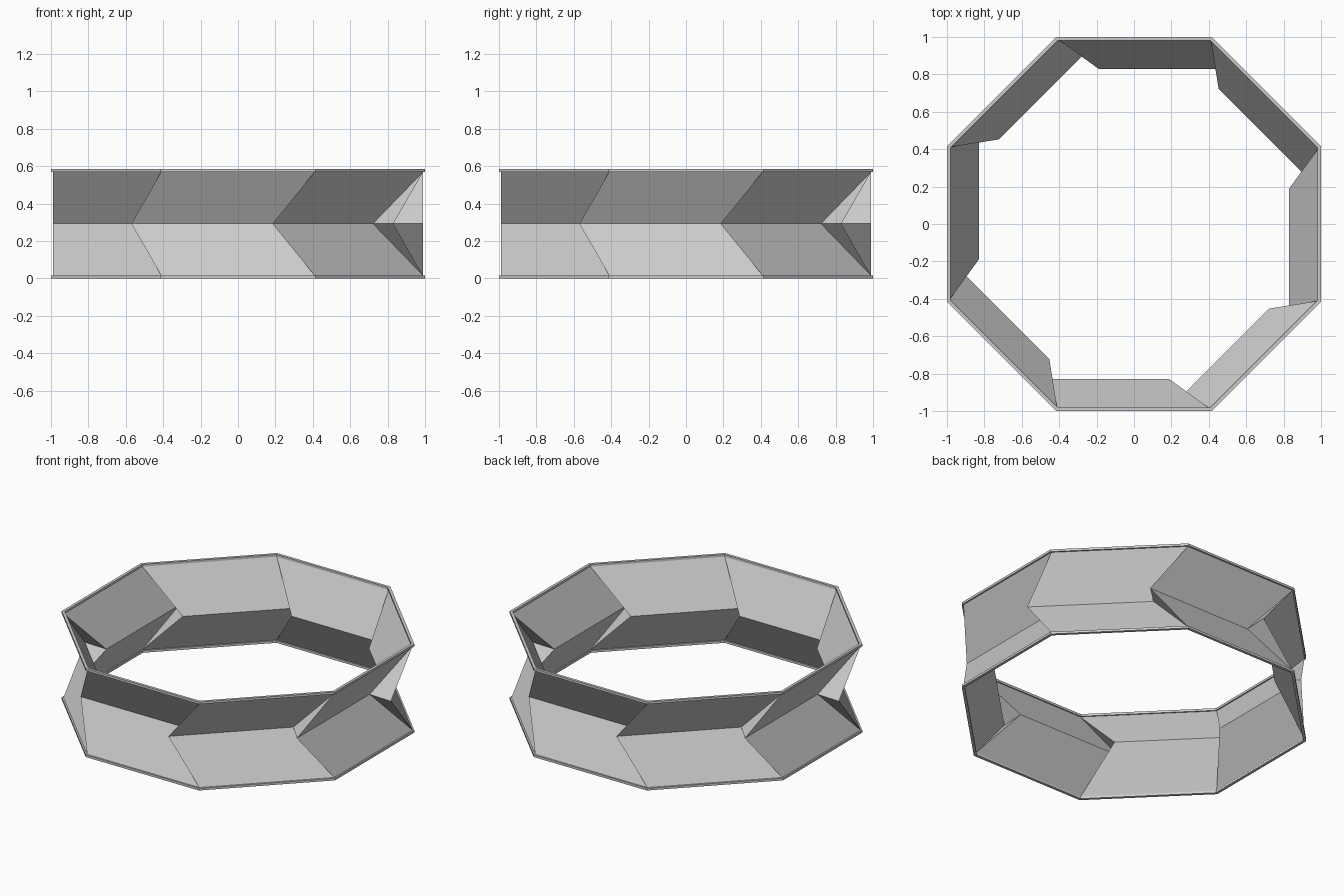
import bpy, bmesh, math

if "Cube" in bpy.data.objects:
    bpy.data.objects.remove(bpy.data.objects["Cube"])

H, LIP, R = 0.585, 0.015, 1.0      # height, lip height, outer apothem
SHEET, FOLD = 0.99, 0.83           # apothem at the rim and at the fold
MID_L, MID_R = -0.57, 0.19         # fold ends along each side
T = math.tan(math.pi / 8)

grey = bpy.data.materials.new("light grey")
grey.diffuse_color = (0.6, 0.6, 0.6, 1)
grey.use_nodes = True
grey.node_tree.nodes["Principled BSDF"].inputs["Base Color"].default_value = grey.diffuse_color


def place(side, along, out, z):
    """Point in the frame of one octagon side (side 0 faces -y)."""
    a = side * math.pi / 4
    c, s = math.cos(a), math.sin(a)
    return (along * c + out * s, along * s - out * c, z)


def finish(bm, name):
    me = bpy.data.meshes.new(name)
    bm.to_mesh(me)
    bm.free()
    me.materials.append(grey)
    ob = bpy.data.objects.new(name, me)
    bpy.context.collection.objects.link(ob)


# Folded wall: eight skewed V panels joined by triangular steps
bm = bmesh.new()
left, right, rims = [], [], {}
for i in range(8):
    left.append(bm.verts.new(place(i, MID_L, FOLD, H / 2)))
    right.append(bm.verts.new(place(i, MID_R, FOLD, H / 2)))
    for z in (LIP, H - LIP):
        rims[i, z] = bm.verts.new(place(i, SHEET * T, SHEET, z))
for i in range(8):
    n, p = (i + 1) % 8, (i - 1) % 8
    for z in (LIP, H - LIP):
        a, b = rims[p, z], rims[i, z]
        panel = [a, b, right[i], left[i]]
        step = [b, left[n], right[i]]
        if z > H / 2:
            panel.reverse()
            step.reverse()
        bm.faces.new(panel)
        bm.faces.new(step)
finish(bm, "folded_wall")

# Thin rims along the top and bottom edges
for name, z0 in (("bottom_rim", 0), ("top_rim", H - LIP)):
    bm = bmesh.new()
    profile = [(R, z0), (R, z0 + LIP), (R - 0.018, z0 + LIP), (R - 0.018, z0)]
    rings = [[bm.verts.new(place(i, r * T, r, z)) for r, z in profile] for i in range(8)]
    for i in range(8):
        a, b = rings[i], rings[(i + 1) % 8]
        for k in range(4):
            m = (k + 1) % 4
            bm.faces.new((a[k], b[k], b[m], a[m]))
    bmesh.ops.recalc_face_normals(bm, faces=bm.faces)
    finish(bm, name)
